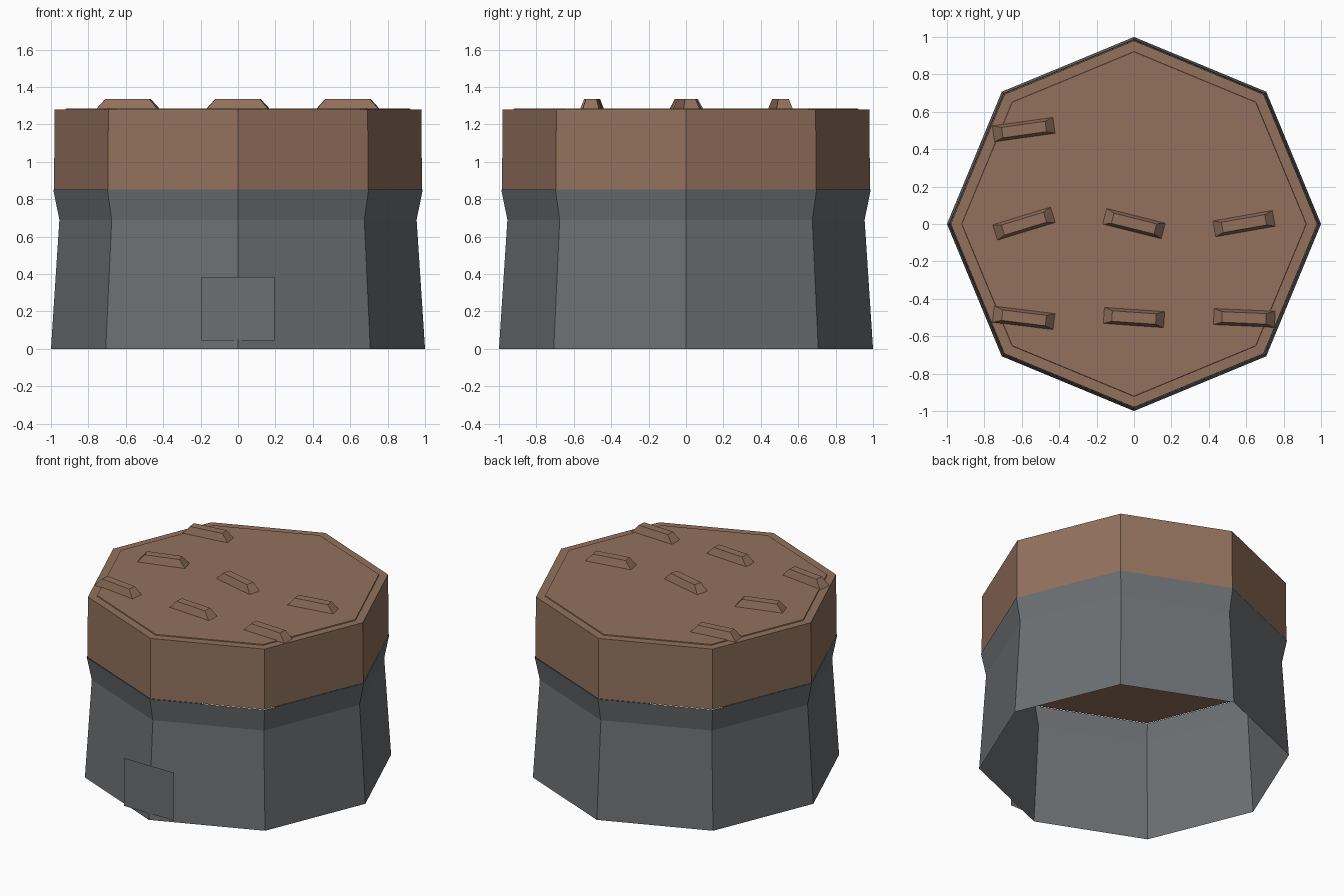
import bpy, bmesh
from math import cos, sin, pi, radians
from mathutils import Matrix

if "Cube" in bpy.data.objects:
    bpy.data.objects.remove(bpy.data.objects["Cube"])


def material(name, color):
    m = bpy.data.materials.new(name)
    m.diffuse_color = (*color, 1)
    m.use_nodes = True
    m.node_tree.nodes["Principled BSDF"].inputs["Base Color"].default_value = m.diffuse_color
    return m


stone = material("stone_grey", (0.15, 0.16, 0.17))
wood = material("wood_brown", (0.29, 0.165, 0.11))


def finish(bm, name, mat):
    mesh = bpy.data.meshes.new(name)
    bm.to_mesh(mesh)
    bm.free()
    mesh.materials.append(mat)
    ob = bpy.data.objects.new(name, mesh)
    bpy.context.collection.objects.link(ob)
    return ob


def octagon_stack(name, profile, mat, bottom=True, top=True):
    """Eight-sided shell through (radius, z) rings, optionally capped."""
    bm = bmesh.new()
    rings = [[bm.verts.new((r * cos(i * pi / 4), r * sin(i * pi / 4), z))
              for i in range(8)] for r, z in profile]
    for a, b in zip(rings, rings[1:]):
        for i in range(8):
            j = (i + 1) % 8
            bm.faces.new((a[i], a[j], b[j], b[i]))
    if bottom:
        bm.faces.new(rings[0][::-1])
    if top:
        bm.faces.new(rings[-1])
    return finish(bm, name, mat)


# Open stone wall with a flared collar
octagon_stack("stone_wall", [(1.0, 0), (0.955, 0.69), (0.988, 0.853)],
              stone, bottom=False, top=False)

# Solid wooden upper block with a slightly raised deck
octagon_stack("wood_block", [(0.984, 0.853), (0.98, 1.28), (0.922, 1.28),
                             (0.92, 1.286)], wood)

# Flat front panel
bm = bmesh.new()
bm.faces.new([bm.verts.new((x, -0.996, z)) for x, z in
              ((-0.196, 0.045), (0.196, 0.045), (0.196, 0.385), (-0.196, 0.385))])
finish(bm, "front_panel", stone)


# Bevelled wooden chips lying on the deck
def chip(index, x, y, angle):
    bm = bmesh.new()
    bmesh.ops.create_cube(bm, size=1)
    for v in bm.verts:
        up = v.co.z > 0
        v.co.x *= 0.235 if up else 0.33
        v.co.y *= 0.056 if up else 0.088
        v.co.z = 1.337 if up else 1.282
    bm.transform(Matrix.Translation((x, y, 0)) @ Matrix.Rotation(radians(angle), 4, 'Z'))
    finish(bm, f"deck_chip_{index}", wood)


chips = [(-0.588, 0.505, 8), (-0.588, 0.002, 17), (0, 0.002, -14), (0.588, 0.002, 10),
         (-0.588, -0.502, -7), (0, -0.5, -4), (0.588, -0.502, -2.5)]
for n, c in enumerate(chips, 1):
    chip(n, *c)
